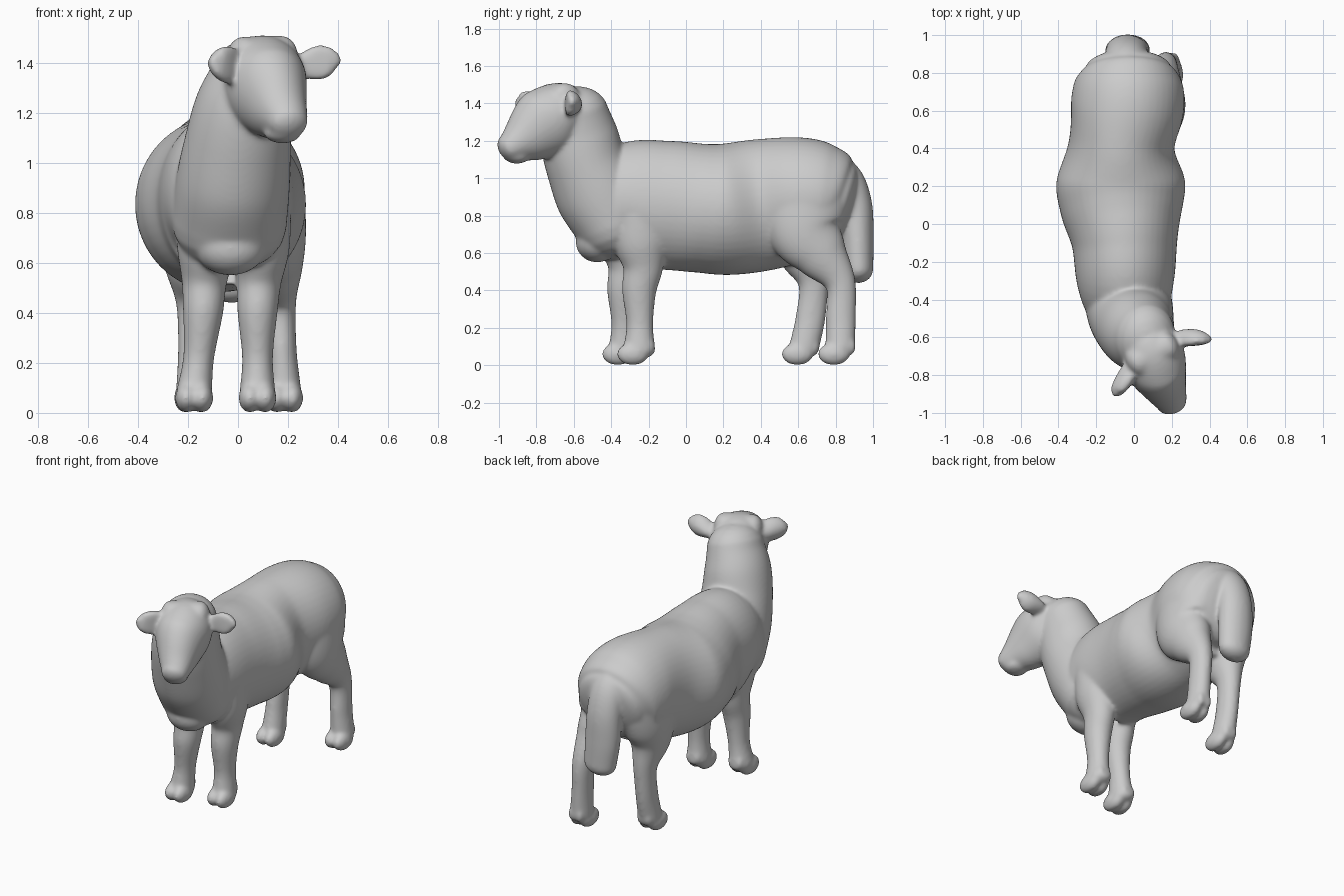
import bpy, bmesh, math
from mathutils import Vector, Matrix

cube = bpy.data.objects.get("Cube")
if cube:
    bpy.data.objects.remove(cube, do_unlink=True)

wool = bpy.data.materials.new("plain_grey")
wool.use_nodes = True
GREY = (0.6, 0.6, 0.6, 1)
wool.diffuse_color = GREY
wool.node_tree.nodes["Principled BSDF"].inputs["Base Color"].default_value = GREY

SIDES, STEPS = 48, 8
Y, Z = Vector((0, 1, 0)), Vector((0, 0, 1))
parts = []


def add_part(name, bm):
    bmesh.ops.recalc_face_normals(bm, faces=bm.faces)
    mesh = bpy.data.meshes.new(name)
    bm.to_mesh(mesh)
    bm.free()
    mesh.materials.append(wool)
    obj = bpy.data.objects.new(name, mesh)
    bpy.context.collection.objects.link(obj)
    parts.append(obj)


def spline(points):
    """Smooth curve through stations of (x, y, z, half width, half depth)."""
    pts = [Vector(p) for p in points]
    pts = [pts[0] * 2 - pts[1]] + pts + [pts[-1] * 2 - pts[-2]]
    out = []
    for a, b, c, d in zip(pts, pts[1:], pts[2:], pts[3:]):
        for i in range(STEPS):
            t = i / STEPS
            out.append(b + (c - a) * (t / 2) + (a * 2 - b * 5 + c * 4 - d) * (t * t / 2)
                       + (b * 3 - a - c * 3 + d) * (t ** 3 / 2))
    return out + [pts[-2]]


def loft(name, stations, ref, cap=0.7, cup=0.0):
    """Oval tube with rounded ends; depth is measured along ref, cup bends the oval."""
    path = spline(stations)
    rings = []
    for i, s in enumerate(path):
        step = path[min(i + 1, len(path) - 1)] - path[max(i - 1, 0)]
        tan = Vector(step[:3]).normalized()
        deep = (ref - tan * ref.dot(tan)).normalized()
        rings.append((Vector(s[:3]), tan, tan.cross(deep), deep, s[3], s[4]))

    def dome(ring, sign):
        c, tan, side, deep, w, d = ring
        for k in range(1, 6):
            a = math.radians(k * 17)
            yield (c + tan * sign * min(w, d) * cap * math.sin(a), tan, side, deep,
                   w * math.cos(a), d * math.cos(a))

    rings = list(dome(rings[0], -1))[::-1] + rings + list(dome(rings[-1], 1))
    angles = [2 * math.pi * k / SIDES for k in range(SIDES)]
    bm = bmesh.new()
    loops = [[bm.verts.new(c + side * w * (math.cos(a) + cup * math.sin(a) ** 2)
                           + deep * d * math.sin(a)) for a in angles]
             for c, _, side, deep, w, d in rings]
    for lo, hi in zip(loops, loops[1:]):
        for k in range(SIDES):
            n = (k + 1) % SIDES
            bm.faces.new((lo[k], lo[n], hi[n], hi[k]))
    bm.faces.new(loops[0])
    bm.faces.new(loops[-1])
    add_part(name, bm)


def ball(name, centre, size, turn=0.0):
    bm = bmesh.new()
    mat = (Matrix.Translation(centre) @ Matrix.Rotation(turn, 4, 'Z')
           @ Matrix.Diagonal((*size, 1)))
    bmesh.ops.create_uvsphere(bm, u_segments=32, v_segments=20, radius=1, matrix=mat)
    add_part(name, bm)


def foot(name, x, y):
    """Cloven foot: two close toes and two small dew claws."""
    for s in (-1, 1):
        ball(name + "_toe", (x + s * 0.031, y - 0.02, 0.06), (0.045, 0.086, 0.06))
        ball(name + "_dew_claw", (x + s * 0.026, y + 0.07, 0.1), (0.026, 0.028, 0.045))


# Torso, from brisket to rump
loft("torso", [(-.03, -.52, .71, .13, .14), (-.035, -.44, .76, .21, .22),
               (-.045, -.3, .85, .258, .335), (-.05, -.1, .855, .28, .345),
               (-.065, .08, .84, .325, .345), (-.07, .23, .835, .34, .352),
               (-.065, .42, .86, .28, .352), (-.035, .62, .89, .3, .33),
               (-.03, .75, .88, .285, .295), (-.03, .82, .86, .23, .235)], Z, 0.35)
ball("brisket", (-.03, -.475, .66), (.14, .115, .11))

# Neck, rising and turning toward the left
loft("neck", [(-.035, -.39, .76, .23, .21), (-.02, -.465, .92, .228, .235),
              (0, -.535, 1.08, .213, .217), (.022, -.572, 1.22, .195, .21),
              (.055, -.598, 1.34, .167, .186)], Y, 0.9)

# Head, muzzle and chin
loft("head", [(.06, -.59, 1.35, .14, .14), (.095, -.68, 1.345, .165, .168),
              (.12, -.76, 1.29, .16, .19), (.158, -.85, 1.225, .123, .148),
              (.19, -.92, 1.18, .093, .095), (.202, -.952, 1.16, .08, .073)], Z, 0.65)
ball("chin", (.178, -.905, 1.118), (.075, .07, .04), 0.45)

# Broad crown between the ears
loft("crown", [(.02, -.73, 1.42, .085, .085), (.175, -.645, 1.425, .085, .085)], Z, 0.7)

# Ears, cupped leaf shapes
loft("left_ear", [(.19, -.63, 1.37, .035, .035), (.25, -.605, 1.385, .045, .05),
                  (.32, -.6, 1.4, .045, .07), (.37, -.605, 1.41, .034, .058),
                  (.4, -.61, 1.412, .02, .03)], Z, cup=0.5)
loft("right_ear", [(.02, -.71, 1.38, .035, .045), (-.02, -.77, 1.385, .046, .064),
                   (-.06, -.835, 1.393, .046, .076), (-.09, -.88, 1.4, .036, .06),
                   (-.102, -.9, 1.405, .02, .032)], Z, cup=-0.5)

# Front legs share one shape; the right one stands further forward
for side, x, y, splay in (("left", .078, -.25, 0), ("right", -.14, -.33, -.035)):
    loft(f"{side}_front_leg",
         [(x + .015, y, .8, .12, .15), (x + .012, y + .01, .65, .115, .145),
          (x + .005, y + .02, .52, .09, .107), (x, y, .4, .08, .092),
          (x + splay * .5, y + .003, .22, .062, .072), (x + splay, y, .08, .072, .087)], Y, 0.6)
    foot(f"{side}_front", x + splay, y - .015)

# Hind legs: thigh, hock and shank
hind = {"left": ((.12, .64), (.135, .64), (.15, .725), (.165, .825), (.175, .828), (.185, .825)),
        "right": ((-.17, .64), (-.18, .635), (-.185, .64), (-.18, .682), (-.18, .665),
                  (-.18, .63))}
shape = ((.88, .145, .23), (.72, .138, .2), (.59, .11, .145),
         (.44, .068, .083), (.25, .06, .08), (.09, .068, .08))
for side, path in hind.items():
    loft(f"{side}_hind_leg", [p + s for p, s in zip(path, shape)], Y, 0.6)
    foot(f"{side}_hind", path[-1][0], path[-1][1] - .015)

# Broad hanging tail
loft("tail", [(-.04, .74, 1.07, .1, .09), (-.04, .85, 1.0, .11, .092),
              (-.04, .905, .86, .112, .09), (-.035, .917, .68, .115, .086),
              (-.02, .923, .51, .105, .078)], Y, 0.9)

# Merge everything into one soft skin
bpy.ops.object.select_all(action='DESELECT')
for obj in parts:
    obj.select_set(True)
bpy.context.view_layer.objects.active = parts[0]
bpy.ops.object.join()
lamb = bpy.context.view_layer.objects.active
lamb.name = "lamb_body"
skin = lamb.modifiers.new("skin", 'REMESH')
skin.mode = 'VOXEL'
skin.voxel_size = 0.01
skin.use_smooth_shade = True
soften = lamb.modifiers.new("soften", 'SMOOTH')
soften.factor = 0.5
soften.iterations = 16
